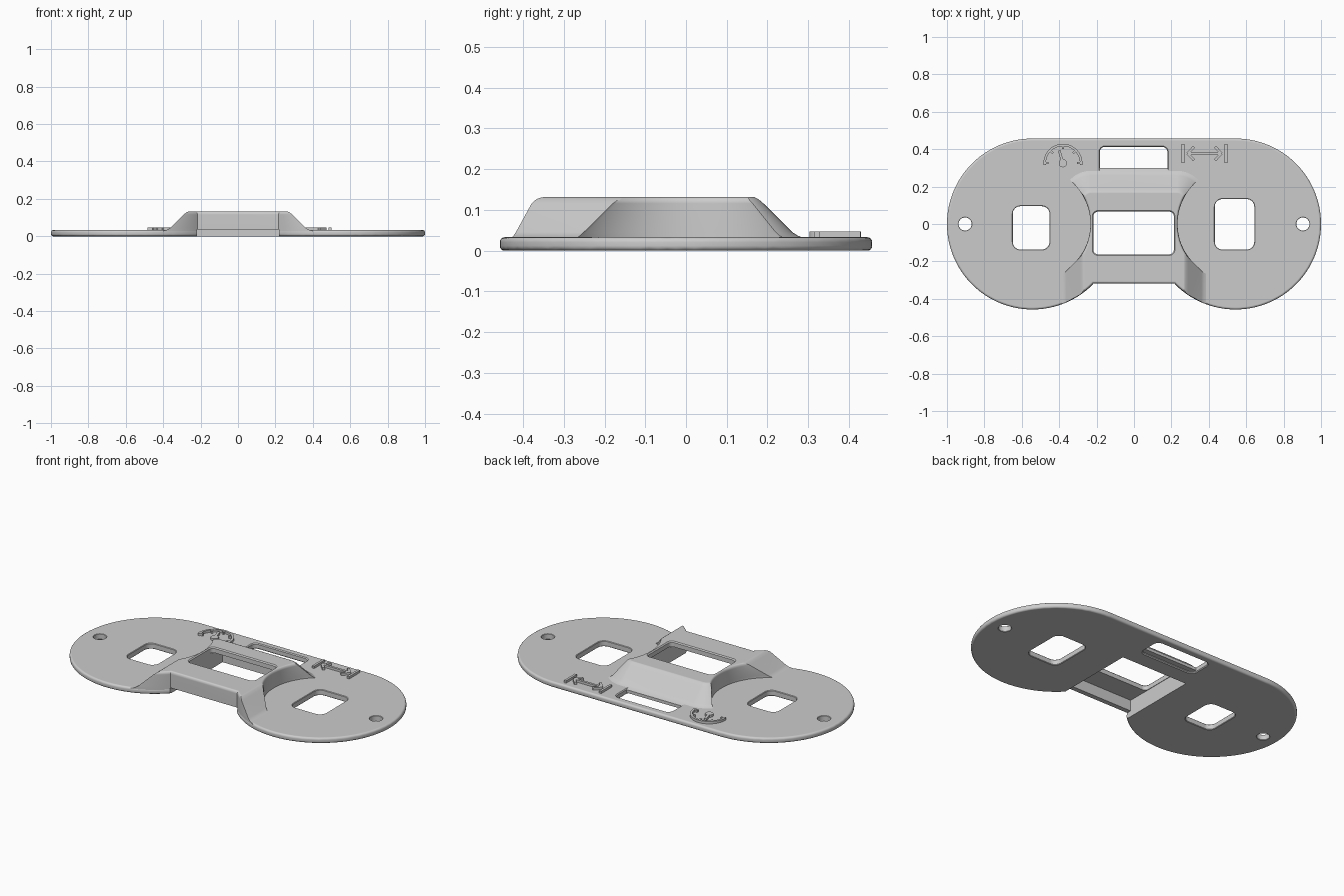
import bpy, bmesh, math
from math import sin, cos, pi, asin, acos, atan2, sqrt
from mathutils import Vector

cube = bpy.data.objects.get("Cube")
if cube:
    bpy.data.objects.remove(cube, do_unlink=True)

grey = bpy.data.materials.new("plain_grey")
grey.use_nodes = True
grey.diffuse_color = (0.6, 0.6, 0.6, 1)
grey.node_tree.nodes["Principled BSDF"].inputs["Base Color"].default_value = (0.6, 0.6, 0.6, 1)

THICK, TOP = 0.033, 0.132
LOBE_X, LOBE_R, DIAL_R = 0.543, 0.457, 0.31


# Outline helpers (all counter-clockwise)
def arc(cx, cy, r, a0, a1, n):
    return [(cx + r * cos(a0 + (a1 - a0) * i / n), cy + r * sin(a0 + (a1 - a0) * i / n))
            for i in range(n + 1)]


def rounded_rect(x0, x1, y0, y1, r, n=8):
    corners = [(x1 - r, y0 + r), (x1 - r, y1 - r), (x0 + r, y1 - r), (x0 + r, y0 + r)]
    return [p for k, (cx, cy) in enumerate(corners)
            for p in arc(cx, cy, r, (k - 1) * pi / 2, k * pi / 2, n)]


def mirrored(half):
    return half + [(-x, y) for x, y in reversed(half)]


def stroke(p, q, w=0.014):
    p, q = Vector(p), Vector(q)
    d = (q - p).normalized() * w / 2
    s = Vector((-d.y, d.x))
    return [tuple(v) for v in (p - s, q - s, q + s, p + s)]


def inset(pts, d):
    out = []
    for i, p in enumerate(pts):
        a, b, c = Vector(pts[i - 1]), Vector(p), Vector(pts[(i + 1) % len(pts)])
        e, f = (b - a).normalized(), (c - b).normalized()
        m, n = Vector((-e.y, e.x)), Vector((-f.y, f.x))
        out.append(b + (m + n) * d / (1 + m.dot(n)))
    return out


def sections(pts, profile):
    return [(inset(pts, d), z) for d, z in profile]


# Skin stacked outlines into closed solids
def make(name, solids, along_x=False):
    bm = bmesh.new()
    for stack in solids:
        rings = [[bm.verts.new((z, p[0], p[1]) if along_x else (p[0], p[1], z)) for p in pts]
                 for pts, z in stack]
        for lo, hi in zip(rings, rings[1:]):
            for i in range(len(lo)):
                j = (i + 1) % len(lo)
                bm.faces.new((lo[i], lo[j], hi[j], hi[i]))
        bm.faces.new(rings[0][::-1])
        bm.faces.new(rings[-1])
    bmesh.ops.recalc_face_normals(bm, faces=bm.faces)
    bmesh.ops.triangulate(bm, faces=[f for f in bm.faces if len(f.verts) == 4])
    mesh = bpy.data.meshes.new(name)
    bm.to_mesh(mesh)
    bm.free()
    mesh.materials.append(grey)
    ob = bpy.data.objects.new(name, mesh)
    bpy.context.collection.objects.link(ob)
    return ob


def rounded_profile(z0, z1, r, n=4):
    low = [(r - r * sin(t), z0 + r - r * cos(t)) for t in (pi / 2 * i / n for i in range(n + 1))]
    return low + [(d, z0 + z1 - z) for d, z in reversed(low)]


def chamfered_cut(c):
    return [(-2 * c, -c), (0, c), (0, THICK - c), (-2 * c, THICK + c)]


def activate(ob):
    bpy.ops.object.select_all(action='DESELECT')
    ob.select_set(True)
    bpy.context.view_layer.objects.active = ob


def cut(ob, cutter):
    activate(ob)
    mod = ob.modifiers.new("cut", 'BOOLEAN')
    mod.operation, mod.object, mod.solver = 'DIFFERENCE', cutter, 'EXACT'
    bpy.ops.object.modifier_apply(modifier=mod.name)
    bpy.data.objects.remove(cutter, do_unlink=True)


# Two-lobed base plate
def lobe_start(r, y):
    return -pi + asin(-y / r)


edge = arc(LOBE_X, 0, LOBE_R, lobe_start(LOBE_R, -0.32), pi / 2, 80)
plate = make("face_plate", [sections(mirrored(edge), rounded_profile(0, THICK, 0.012))])


# Raised bridge: one level, with flanks moved in by slope and scooped edges by trim
def bridge_level(slope, trim):
    side, back = 0.37 - slope, 0.27 - slope
    outer, dial, corner = LOBE_R - 0.0015 - trim, DIAL_R + trim, 0.14 - slope
    cx, cy = 0.23, 0.13
    # where the dial scoop meets the rounded back corner
    gap = Vector((LOBE_X - cx, -cy))
    dist = gap.length
    along = (corner ** 2 - dial ** 2 + dist ** 2) / (2 * dist)
    across = sqrt(corner ** 2 - along ** 2)
    u = gap / dist
    meet = Vector((cx, cy)) + u * along + Vector((-u.y, u.x)) * across
    front = arc(LOBE_X, 0, outer, lobe_start(outer, -0.3185 + trim),
                -acos((side - LOBE_X) / outer), 16)
    scoop = arc(LOBE_X, 0, dial, -acos((side - LOBE_X) / dial),
                atan2(meet.y, meet.x - LOBE_X) - 2 * pi, 40)
    turn = arc(cx, cy, corner, atan2(meet.y - cy, meet.x - cx), pi / 2, 10)
    return mirrored(front + scoop + turn[1:])


levels = [(-0.03, 0.01, 0), (-0.03, 0.028, 0), (-0.018, 0.0315, 0), (-0.004, 0.037, 0),
          (0.01, 0.046, 0), (0.08, 0.116, 0), (0.087, 0.122, 0.001), (0.094, 0.1275, 0.0035),
          (0.1, 0.1305, 0.007), (0.105, TOP, 0.012)]
bridge = make("bridge", [[(bridge_level(s, t), z) for s, z, t in levels]])

# Hollow under the bridge, open below its front wall
hollow = [(-0.5, -0.02), (0.17, -0.02), (0.17, 0.1), (-0.29, 0.1), (-0.29, 0.035), (-0.5, 0.035)]
for ob in (plate, bridge):
    cut(ob, make("hollow", [[(hollow, -0.22), (hollow, 0.22)]], True))

# Windows and screw holes
window = rounded_rect(-0.217, 0.213, -0.162, 0.066, 0.025)
cut(bridge, make("window_cutter", [sections(window, [(0, 0.07), (0, TOP - 0.006), (-0.012, TOP + 0.006)])]))
holes = [
    sections(rounded_rect(-0.183, 0.179, 0.268, 0.413, 0.03), chamfered_cut(0.005)),
    sections(rounded_rect(-0.648, -0.452, -0.136, 0.095, 0.04), chamfered_cut(0.003)),
    sections(rounded_rect(0.432, 0.643, -0.136, 0.133, 0.04), chamfered_cut(0.003)),
]
for s in (-1, 1):
    holes.append(sections(arc(s * 0.903, 0, 0.035, 0, 2 * pi, 32)[:-1], chamfered_cut(0.002)))
cut(plate, make("hole_cutters", holes))


# Raised width symbol: two end bars and a double arrow
def raised(pts):
    return [(pts, 0.025), (pts, 0.047)]


bars = [stroke((x, 0.326), (x, 0.428)) for x in (0.262, 0.492)]
bars.append(stroke((0.29, 0.377), (0.464, 0.377)))
for tip, dx in ((0.286, 0.035), (0.468, -0.035)):
    for dy in (-0.036, 0.036):
        bars.append(stroke((tip, 0.377), (tip + dx, 0.377 + dy)))
arrow = make("width_symbol", [raised(b) for b in bars])

# Raised gauge symbol: arc, ticks and needle
gx, gy, gr = -0.38, 0.325, 0.104
band = arc(gx, gy, gr, -0.1, pi + 0.1, 32) + arc(gx, gy, gr - 0.013, pi + 0.1, -0.1, 32)
parts = [band, arc(gx, gy, 0.022, 0, 2 * pi, 20)[:-1], stroke((gx, gy), (gx - 0.02, gy + 0.068))]
for k in range(5):
    u = Vector((cos(k * pi / 4), sin(k * pi / 4)))
    c = Vector((gx, gy))
    parts.append(stroke(c + u * 0.076, c + u * 0.098, 0.011))
gauge = make("gauge_symbol", [raised(p) for p in parts])

# Smooth the rounded edges, keep corners crisp
for ob in (plate, bridge, arrow, gauge):
    activate(ob)
    bpy.ops.object.shade_smooth_by_angle(angle=math.radians(32))
    weighted = ob.modifiers.new("even_shading", 'WEIGHTED_NORMAL')
    weighted.keep_sharp = True
